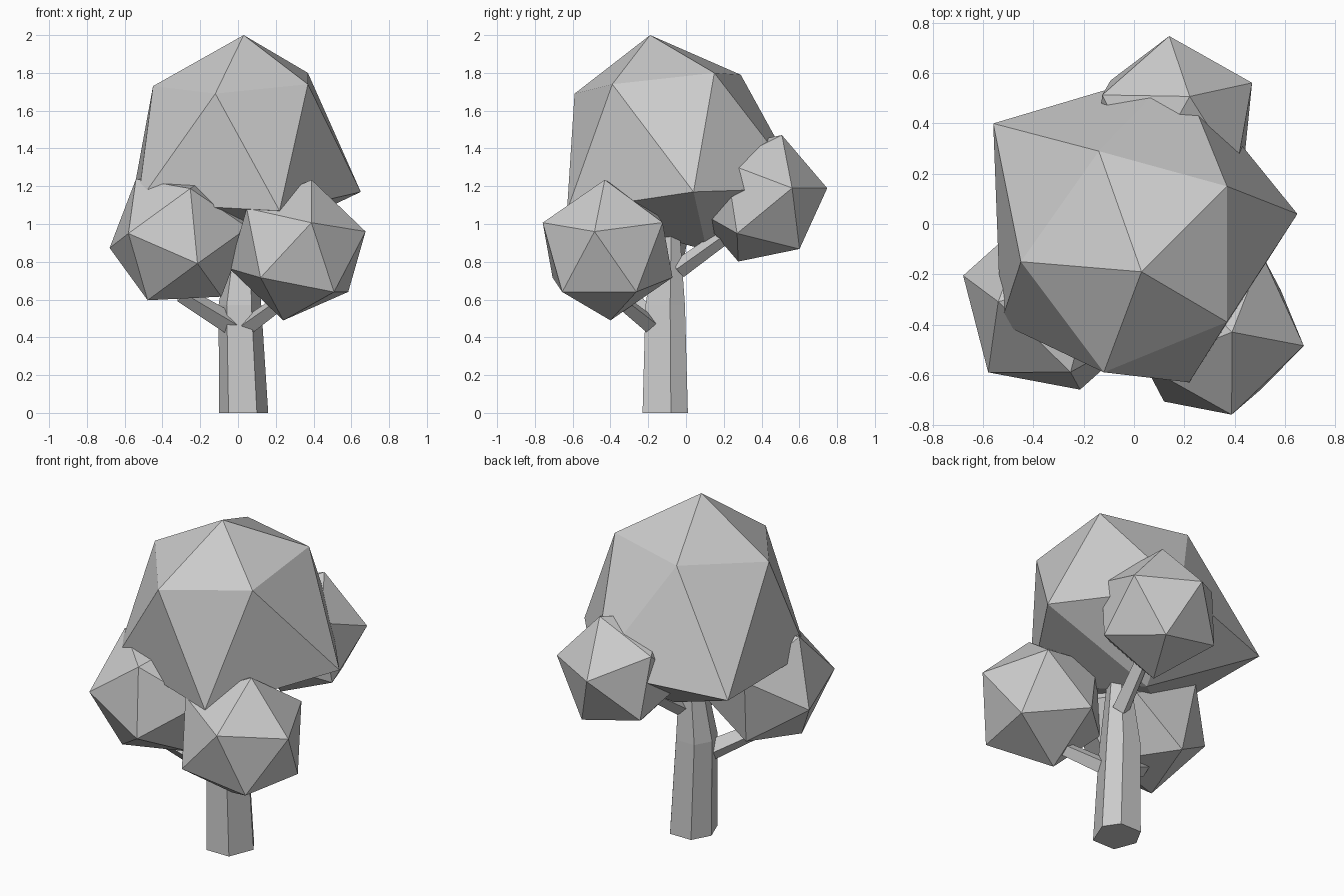
import bpy, bmesh
from mathutils import Vector, Matrix

if "Cube" in bpy.data.objects:
    bpy.data.objects.remove(bpy.data.objects["Cube"])


def add_mesh(name, verts, faces):
    me = bpy.data.meshes.new(name)
    me.from_pydata([tuple(v) for v in verts], [], faces)
    bm = bmesh.new()
    bm.from_mesh(me)
    bmesh.ops.recalc_face_normals(bm, faces=bm.faces)
    bm.to_mesh(me)
    bm.free()
    ob = bpy.data.objects.new(name, me)
    bpy.context.collection.objects.link(ob)
    return ob


def loft(name, rings):
    """Capped skin through rings with equal vertex counts."""
    n = len(rings[0])
    faces = [tuple(range(n)), tuple(range((len(rings) - 1) * n, len(rings) * n))]
    for r in range(len(rings) - 1):
        for i in range(n):
            j = (i + 1) % n
            faces.append((r * n + i, r * n + j, (r + 1) * n + j, (r + 1) * n + i))
    return add_mesh(name, [v for ring in rings for v in ring], faces)


def frame(a, b):
    """Rotation with z along a and x towards b."""
    z = a.normalized()
    x = (b - z * b.dot(z)).normalized()
    return Matrix((x, z.cross(x), z)).transposed()


def leaf_ball(name, centre, radius, a, b):
    """Icosahedron turned so neighbouring corners point at a and b."""
    c = Vector(centre)
    bm = bmesh.new()
    bmesh.ops.create_icosphere(bm, subdivisions=1, radius=radius)
    top = max(bm.verts, key=lambda v: v.co.z)
    near = top.link_edges[0].other_vert(top)
    turn = frame(Vector(a) - c, Vector(b) - c) @ frame(top.co, near.co).transposed()
    for v in bm.verts:
        v.co = turn @ v.co + c
    me = bpy.data.meshes.new(name)
    bm.to_mesh(me)
    bm.free()
    bpy.context.collection.objects.link(bpy.data.objects.new(name, me))


def branch(name, start, end, r0, r1):
    s, e = Vector(start), Vector(end)
    m = frame(e - s, Vector((0, 0, 1)))
    square = [(1, 0), (0, 1), (-1, 0), (0, -1)]
    loft(name, [[p + m @ Vector((x * r, y * r, 0)) for x, y in square]
                for p, r in ((s, r0), (e, r1))])


# Main crown: stretched, leaning icosahedron (top, two rings of five, bottom)
upper = [(-.12, -.59, 1.69), (.37, -.39, 1.74), (.37, .15, 1.80), (-.14, .29, 1.79), (-.45, -.15, 1.73)]
lower = [(.22, -.63, 1.07), (.65, .04, 1.17), (.18, .62, 1.19), (-.56, .40, 1.13), (-.53, -.395, 1.11)]
faces = []
for i in range(5):
    j = (i + 1) % 5
    u0, u1, l0, l1 = 1 + i, 1 + j, 6 + i, 6 + j
    faces += [(0, u0, u1), (u0, l0, u1), (l0, l1, u1), (11, l1, l0)]
add_mesh("crown", [(.03, -.19, 2.0)] + upper + lower + [(0, .11, .86)], faces)

# Three smaller leaf balls
leaf_ball("leaf_ball_left", (-.314, -.313, .927), .385, (-.58, -.59, .95), (-.25, -.59, 1.19))
leaf_ball("leaf_ball_right", (.315, -.415, .862), .38, (.39, -.43, 1.235), (.39, -.75, 1.02))
leaf_ball("leaf_ball_back", (.157, .392, 1.136), .36, (.14, .75, 1.19), (.47, .56, 1.19))

# Six-sided trunk, narrowing above the branches
hexagon = [(.13, .03), (.07, -.12), (-.08, -.12), (-.13, .01), (-.07, .12), (.07, .12)]
loft("trunk", [[(cx + x * s, cy + y * s, z) for x, y in hexagon]
               for cx, cy, z, s in ((.03, -.11, 0, 1), (.01, -.11, .57, .87), (.035, -.09, 1.05, .42))])

# Branches reaching into the leaf balls
branch("branch_left", (-.02, -.16, .46), (-.30, -.29, .63), .06, .045)
branch("branch_right", (.05, -.18, .46), (.27, -.38, .62), .05, .04)
branch("branch_back", (.06, -.04, .76), (.13, .28, .99), .05, .04)
